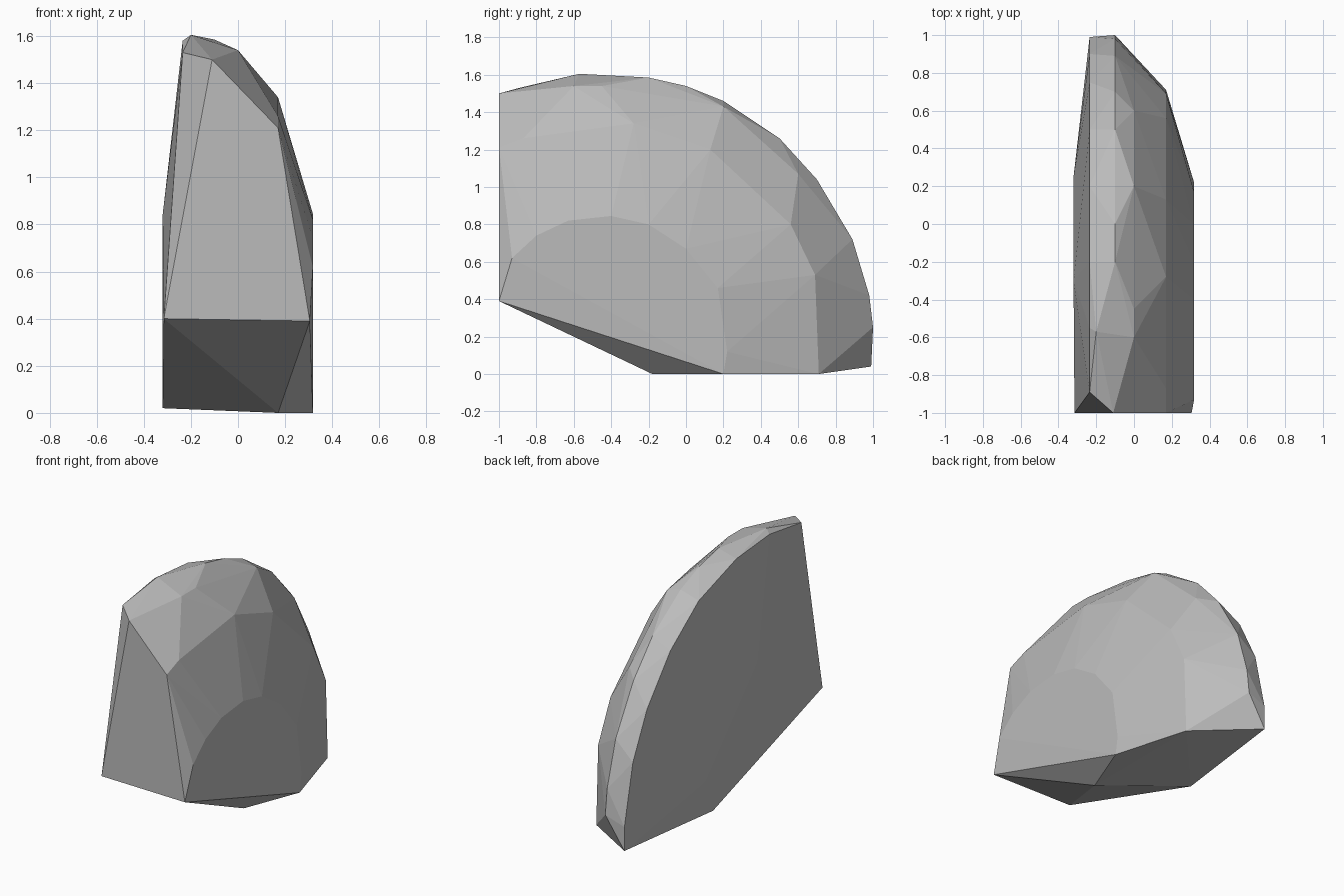
import bpy
import bmesh
import math

default_cube = bpy.data.objects.get("Cube")
if default_cube:
    bpy.data.objects.remove(default_cube, do_unlink=True)


def make_material(name, colour):
    material = bpy.data.materials.new(name)
    material.use_nodes = True
    material.diffuse_color = colour
    shader = material.node_tree.nodes["Principled BSDF"]
    shader.inputs["Base Color"].default_value = colour
    return material


def add_outline(bm, x, outline):
    """Add a (y, z) cross-section outline of the rock at the given x."""
    for y, z in outline:
        bm.verts.new((x, y, z))


def build_hull(name, outlines, corners, material):
    """Chisel a faceted solid from stacked outlines and loose corners."""
    bm = bmesh.new()
    for x, outline in outlines:
        add_outline(bm, x, outline)
    for corner in corners:
        bm.verts.new(corner)
    result = bmesh.ops.convex_hull(bm, input=bm.verts[:])
    unused = set(result["geom_interior"]) | set(result["geom_unused"])
    loose = [v for v in unused if isinstance(v, bmesh.types.BMVert) and v.is_valid]
    bmesh.ops.delete(bm, geom=loose, context="VERTS")
    # Merge almost coplanar triangles into broad chiselled facets
    bmesh.ops.dissolve_limit(
        bm, angle_limit=math.radians(1), verts=bm.verts[:], edges=bm.edges[:]
    )
    bmesh.ops.recalc_face_normals(bm, faces=bm.faces[:])
    mesh = bpy.data.meshes.new(name)
    bm.to_mesh(mesh)
    bm.free()
    mesh.materials.append(material)
    rock = bpy.data.objects.new(name, mesh)
    bpy.context.collection.objects.link(rock)
    return rock


# Flat bulge on the left side, down to the base
left_face = [(-.93, .62), (-.8, .74), (-.63, .82), (-.4, .845), (-.2, .8),
             (0, .67), (.17, .46), (.22, .12), (.2, 0)]

# Shoulder where the left side starts to slope inwards
shoulder = [(-1, 1.21), (-.87, 1.26), (-.28, 1.34), (.13, 1.2),
            (.56, .8), (.69, .53), (.71, 0), (-.18, 0)]

# Curved crest along the top and back
inner_crest = [(-.6, 1.54), (-.45, 1.54), (.2, 1.43), (.6, 1.07)]
crest = [(-.2, 1.585), (0, 1.54), (.2, 1.46), (.5, 1.26), (.7, 1.04),
         (.89, .72), (.98, .42), (1, .25)]

# Sharp rim of the broad right side
rim = [(-.89, 1.53), (-.55, 1.58), (-.2, 1.55), (.2, 1.42), (.5, 1.2),
       (.75, .9), (.9, .6), (.99, .2), (.99, .04)]

# Broad right side and its base corner
right_face = [(-.3, .84), (.25, .25), (.17, .02)]

# Corners of the flat front cut and the highest point
front_corners = [(.305, -1, .39), (-.315, -1, .4), (-.11, -1, 1.5),
                 (-.2, -.57, 1.605)]

stone = make_material("stone grey", (0.5, 0.5, 0.5, 1))
build_hull(
    "rock_chunk",
    [(.318, left_face), (.17, shoulder), (0, inner_crest),
     (-.1, crest), (-.235, rim), (-.32, right_face)],
    front_corners,
    stone,
)
